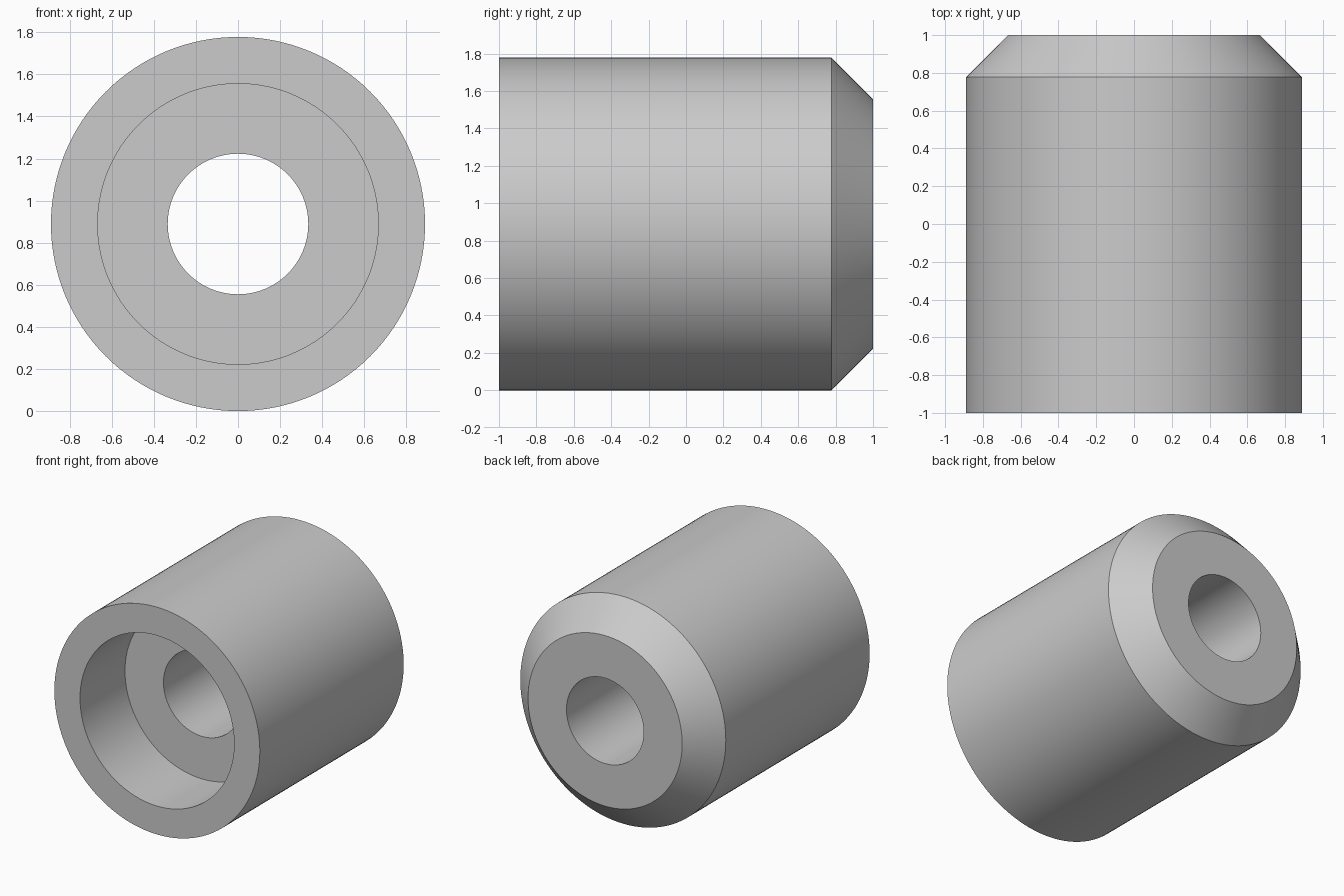
import bpy, bmesh, math
from mathutils import Vector

default = bpy.data.objects.get("Cube")
if default:
    bpy.data.objects.remove(default, do_unlink=True)

# Main sizes
OUTER, BORE, HOLE = 0.889, 0.667, 0.334
FRONT, STEP, SHOULDER, BACK = -1.0, -0.444, 0.778, 1.0
SEGMENTS = 128

grey = bpy.data.materials.new("light grey")
grey.use_nodes = True
colour = (0.6, 0.6, 0.6, 1)
grey.diffuse_color = colour
grey.node_tree.nodes["Principled BSDF"].inputs["Base Color"].default_value = colour

# Closed section (radius, y): outer wall, back chamfer, through hole, counterbore
section = [(OUTER, FRONT), (OUTER, SHOULDER), (BORE, BACK),
           (HOLE, BACK), (HOLE, STEP), (BORE, STEP), (BORE, FRONT)]

# Revolve the section around the y axis
bm = bmesh.new()
verts = [bm.verts.new((r, y, OUTER)) for r, y in section]
edges = [bm.edges.new((a, b)) for a, b in zip(verts, verts[1:] + verts[:1])]
bmesh.ops.spin(bm, geom=verts + edges, cent=Vector((0, 0, OUTER)), axis=Vector((0, 1, 0)),
               angle=math.tau, steps=SEGMENTS, use_merge=False)
bmesh.ops.remove_doubles(bm, verts=bm.verts[:], dist=0.0005)
bmesh.ops.recalc_face_normals(bm, faces=bm.faces[:])

mesh = bpy.data.meshes.new("chamfered_bushing")
bm.to_mesh(mesh)
bm.free()
mesh.materials.append(grey)
bushing = bpy.data.objects.new("chamfered_bushing", mesh)
bpy.context.collection.objects.link(bushing)

# Smooth curved walls, sharp rims
bpy.ops.object.select_all(action="DESELECT")
bushing.select_set(True)
bpy.context.view_layer.objects.active = bushing
bpy.ops.object.shade_smooth_by_angle(angle=math.radians(30))
